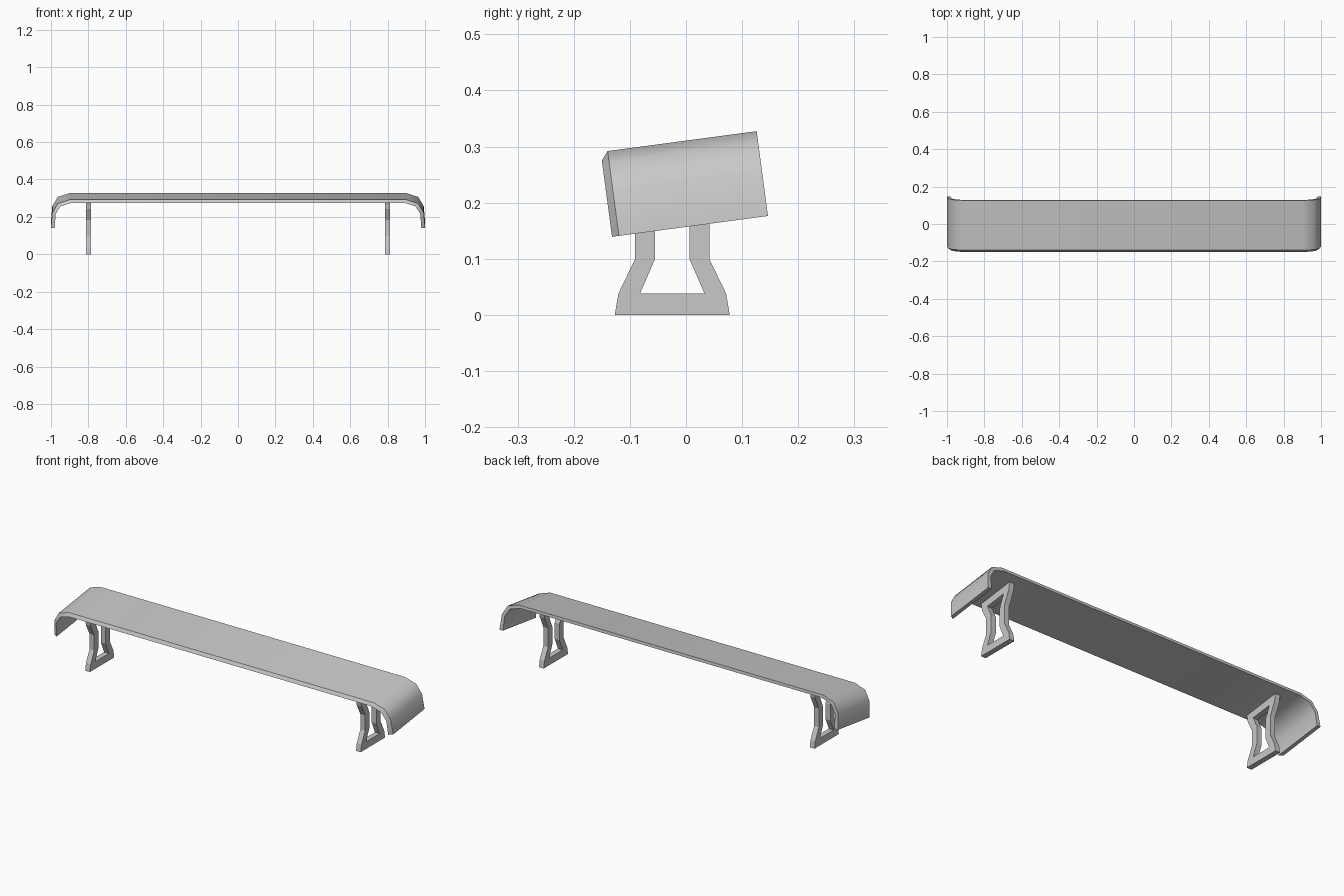
import bpy, math
from mathutils import Matrix, Vector

if "Cube" in bpy.data.objects:
    bpy.data.objects.remove(bpy.data.objects["Cube"], do_unlink=True)

grey = bpy.data.materials.new("plain_grey")
grey.use_nodes = True
grey.diffuse_color = (0.58, 0.58, 0.58, 1)
grey.node_tree.nodes["Principled BSDF"].inputs["Base Color"].default_value = (0.58, 0.58, 0.58, 1)

TILT = math.radians(7.6)
FRONT = Vector((0, -0.15, 0.275))   # front edge of the underside


def select_only(obj):
    bpy.ops.object.select_all(action="DESELECT")
    obj.select_set(True)
    bpy.context.view_layer.objects.active = obj


def underside(y):
    return FRONT.z + (y - FRONT.y) * math.tan(TILT)


# Arched top: a bent strip extruded along its tilted depth, with a chamfered front rim
def build_top():
    outer = [(1.0, -0.137), (0.993, -0.055), (0.963, -0.005), (0.9, 0.0155)]
    inner = [(0.98, -0.137), (0.975, -0.06), (0.948, -0.018), (0.89, 0.0)]

    def full(half):
        return half + [(-x, z) for x, z in reversed(half)]

    outer, inner = full(outer), full(inner)
    n = len(outer)
    depth, chamfer = 0.2805, 0.0125
    rings = [(outer, chamfer), (outer, depth), (inner, depth), (inner, 0.0)]
    place = Matrix.Translation(FRONT) @ Matrix.Rotation(TILT, 4, "X")
    verts = [place @ Vector((x, d, z)) for ring, d in rings for x, z in ring]
    faces = []
    for r in range(4):
        a, b = r * n, (r + 1) % 4 * n
        faces += [(a + i, a + i + 1, b + i + 1, b + i) for i in range(n - 1)]
    # end faces at the two lower edges
    faces += [(0, n, 2 * n, 3 * n), (4 * n - 1, 3 * n - 1, 2 * n - 1, n - 1)]
    mesh = bpy.data.meshes.new("arched_top")
    mesh.from_pydata(verts, [], faces)
    mesh.materials.append(grey)
    obj = bpy.data.objects.new("arched_top", mesh)
    bpy.context.collection.objects.link(obj)
    select_only(obj)
    bpy.ops.object.mode_set(mode="EDIT")
    bpy.ops.mesh.select_all(action="SELECT")
    bpy.ops.mesh.normals_make_consistent(inside=False)
    bpy.ops.object.mode_set(mode="OBJECT")
    bpy.ops.object.shade_smooth_by_angle(angle=math.radians(45))


# Leg: hourglass frame with an hourglass opening, mirrored front to back
def leg_outline(half):
    centre = -0.0245
    points = []
    for side, order in ((1, half), (-1, half[::-1])):
        for width, height, from_top in order:
            y = centre + side * width
            points.append((y, underside(y) - height if from_top else height))
    return points


def build_leg(name, x):
    frame = [(0.1025, 0, False), (0.096, 0.038, False), (0.066, 0.1, False),
             (0.066, 0.1, True), (0.096, 0.038, True), (0.1025, -0.003, True)]
    opening = [(0.0575, 0.038, False), (0.0305, 0.1, False),
               (0.0305, 0.1, True), (0.0575, 0.038, True)]
    curve = bpy.data.curves.new(name, "CURVE")
    curve.dimensions = "2D"
    curve.fill_mode = "BOTH"
    curve.extrude = 0.014
    for half in (frame, opening):
        points = leg_outline(half)
        spline = curve.splines.new("POLY")
        spline.points.add(len(points) - 1)
        for point, (y, z) in zip(spline.points, points):
            point.co = (y, z, 0, 1)
        spline.use_cyclic_u = True
    curve.materials.append(grey)
    obj = bpy.data.objects.new(name, curve)
    bpy.context.collection.objects.link(obj)
    # stand the flat outline up in the side plane
    obj.matrix_world = Matrix(((0, 0, 1, x), (1, 0, 0, 0), (0, 1, 0, 0), (0, 0, 0, 1)))
    select_only(obj)
    bpy.ops.object.convert(target="MESH")
    bpy.ops.object.shade_flat()


build_top()
build_leg("left_leg", 0.8)
build_leg("right_leg", -0.8)
